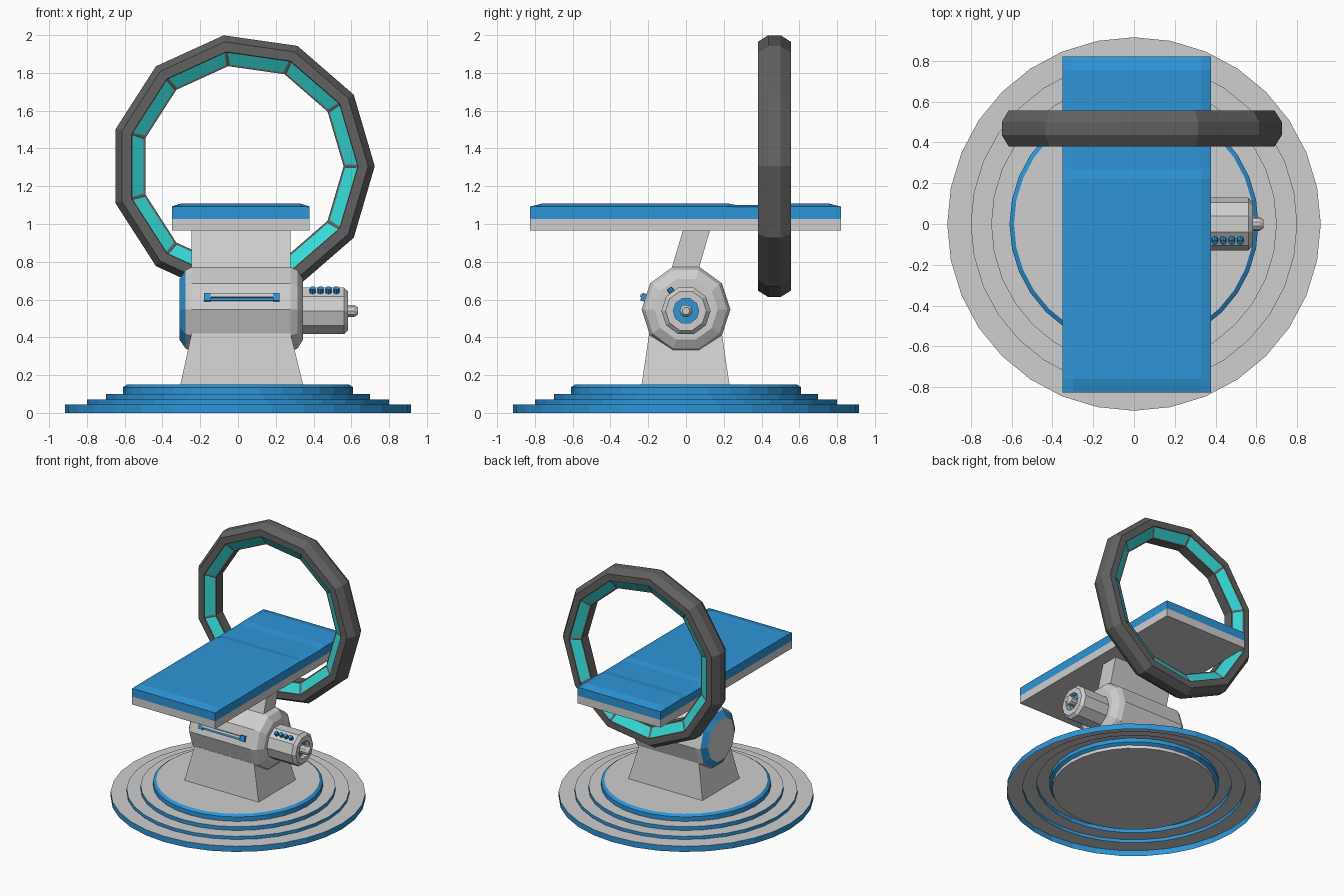
import bpy, bmesh
from math import sin, cos, tau, radians
from mathutils import Vector, Matrix

cube = bpy.data.objects.get("Cube")
if cube:
    bpy.data.objects.remove(cube, do_unlink=True)


def material(name, rgb):
    m = bpy.data.materials.new(name)
    m.use_nodes = True
    m.diffuse_color = (*rgb, 1)
    m.node_tree.nodes["Principled BSDF"].inputs["Base Color"].default_value = (*rgb, 1)
    return m


GREY = material("light grey", (0.62, 0.62, 0.62))
BLUE = material("blue", (0.027, 0.30, 0.68))
DARK = material("dark grey", (0.12, 0.12, 0.12))
TEAL = material("teal", (0.035, 0.72, 0.69))


def finish(name, bm, *mats, solid=True):
    if solid:
        bmesh.ops.recalc_face_normals(bm, faces=bm.faces)
    mesh = bpy.data.meshes.new(name)
    bm.to_mesh(mesh)
    bm.free()
    for m in mats:
        mesh.materials.append(m)
    ob = bpy.data.objects.new(name, mesh)
    bpy.context.collection.objects.link(ob)
    return ob


def loft(rings, closed_ends=True, cyclic=False):
    """Bridge equal-length rings of points; returns the bmesh and the face bands."""
    bm = bmesh.new()
    loops = [[bm.verts.new(p) for p in ring] for ring in rings]
    pairs = list(zip(loops, loops[1:] + loops[:1])) if cyclic else list(zip(loops, loops[1:]))
    bands = []
    for a, b in pairs:
        n = len(a)
        bands.append([bm.faces.new((a[i], a[(i + 1) % n], b[(i + 1) % n], b[i])) for i in range(n)])
    if closed_ends and not cyclic:
        bm.faces.new(loops[0][::-1])
        bm.faces.new(loops[-1])
    return bm, bands


def lathe(name, profile, sides, axis, center, blue_bands=(), caps=True):
    """Turn (along, radius) points around the x or z axis; chosen bands are blue."""
    rings = []
    for h, r in profile:
        pts = []
        for i in range(sides):
            c, s = r * cos(tau * i / sides), r * sin(tau * i / sides)
            pts.append(Vector((c, s, h) if axis == "z" else (h, c, s)) + Vector(center))
        rings.append(pts)
    bm, bands = loft(rings, caps)
    for b in blue_bands:
        for f in bands[b]:
            f.material_index = 1
    return finish(name, bm, GREY, BLUE, solid=caps)


def rect(x0, x1, y0, y1, z):
    return [(x0, y0, z), (x1, y0, z), (x1, y1, z), (x0, y1, z)]


def box(name, size, center, tilt, mat):
    bm = bmesh.new()
    bmesh.ops.create_cube(bm, size=1)
    bm.transform(Matrix.Translation(center) @ Matrix.Rotation(tilt, 4, "X")
                 @ Matrix.Diagonal((*size, 1)))
    return finish(name, bm, mat)


# Stepped base: an open underside shell with a raised disc in the middle
lathe("base_steps", [(0, .915), (.045, .915), (.045, .80), (.07, .80),
                     (.07, .70), (.1, .70), (.1, .60)], 32, "z", (0, 0, 0), (0, 2, 4), caps=False)
lathe("base_disc", [(.03, .587), (.055, .587), (.07, .61), (.135, .61), (.15, .588)],
      32, "z", (0, 0, 0), (1, 2, 3))

# Pedestal and leaning neck
bm, _ = loft([rect(-.305, .345, -.235, .23, .15), rect(-.246, .278, -.195, .19, .42)])
finish("pedestal", bm, GREY)
bm, _ = loft([rect(-.246, .278, -.09, .055, .72), rect(-.246, .278, -.015, .128, .97)])
finish("neck", bm, GREY)

# Ten-sided hub with a blue rim on the right end
lathe("hub", [(-.31, .168), (-.278, .218), (-.246, .235), (.278, .235), (.315, .218), (.345, .168)],
      10, "x", (0, 0, .548), (0,))

# Motor with a recessed end, a blue recess floor and a shaft
lathe("motor", [(.33, .13), (.56, .13), (.583, .108), (.583, .068), (.545, .068),
                (.545, .034), (.615, .034), (.635, .02)], 10, "x", (0, 0, .54), (4,))

# Row of buttons on the motor
for i in range(4):
    bm = bmesh.new()
    bmesh.ops.create_cone(bm, cap_ends=True, segments=8, radius1=.018, radius2=.015, depth=.04)
    bm.transform(Matrix.Translation((.395 + .042 * i, -.078, .645)) @ Matrix.Rotation(radians(36), 4, "X"))
    finish(f"button_{i + 1}", bm, BLUE)

# Hub handle: blue backing strip, grey bar and two blue end mounts
tilt = radians(-18)
box("handle_backing", (.36, .008, .03), (.02, -.222, .607), tilt, BLUE)
box("handle_bar", (.33, .022, .018), (.02, -.231, .62), tilt, GREY)
for side in (-1, 1):
    box(f"handle_mount_{'left' if side > 0 else 'right'}", (.036, .026, .042),
        (.02 + side * .182, -.224, .612), tilt, BLUE if side else GREY)

# Bed tray
L, R = -.35, .378
bm, _ = loft([rect(L, R, -.825, .82, .965), rect(L, R, -.825, .82, 1.026)])
finish("bed_tray", bm, GREY)

# Mattress with sloping edges and a shallow dip towards the back
stations = [(-.825, 1.091, 1.092), (-.76, 1.093, 1.109), (.22, 1.093, 1.109), (.27, 1.09, 1.1),
            (.49, 1.09, 1.1), (.55, 1.093, 1.109), (.755, 1.093, 1.109), (.82, 1.091, 1.092)]
bm, _ = loft([[(L, y, 1.026), (L, y, edge), (L + .05, y, top),
               (R - .05, y, top), (R, y, edge), (R, y, 1.026)] for y, edge, top in stations])
finish("mattress", bm, BLUE)

# Eleven-sided scanner ring, with inset teal panels on its inner slopes
section = [(.70, -.033), (.70, .033), (.665, .088), (.612, .088),
           (.535, .04), (.535, -.04), (.612, -.088), (.665, -.088)]
rings = []
for i in range(11):
    a = tau * i / 11
    rings.append([(.024 + r * cos(a), .468 + y, 1.306 + r * sin(a)) for r, y in section])
bm, bands = loft(rings, cyclic=True)
bmesh.ops.recalc_face_normals(bm, faces=bm.faces)
slopes = [band[k] for band in bands for k in (3, 5)]
bmesh.ops.inset_individual(bm, faces=slopes, thickness=.012, depth=-.004)
for f in slopes:
    f.material_index = 1
finish("scanner_ring", bm, DARK, TEAL)
